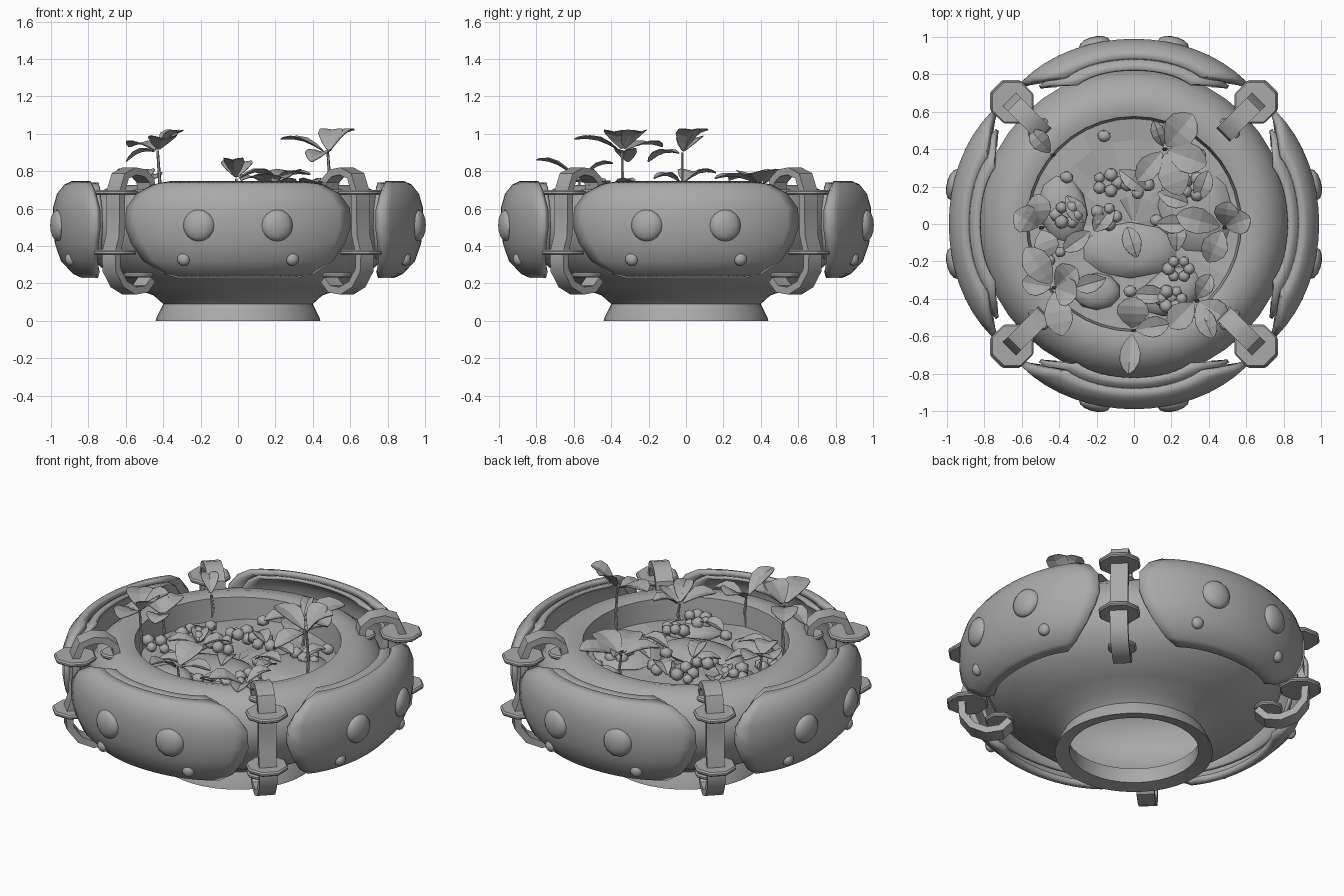
import bpy, bmesh, math, random
from mathutils import Vector, Matrix

random.seed(4)
if "Cube" in bpy.data.objects:
    bpy.data.objects.remove(bpy.data.objects["Cube"])

stone = bpy.data.materials.new("stone_grey")
stone.use_nodes = True
stone.diffuse_color = (0.4, 0.4, 0.4, 1)
stone.node_tree.nodes["Principled BSDF"].inputs["Base Color"].default_value = (0.4, 0.4, 0.4, 1)


def finish(name, bm, angle=35, solid=0):
    bmesh.ops.recalc_face_normals(bm, faces=bm.faces)
    mesh = bpy.data.meshes.new(name)
    bm.to_mesh(mesh)
    bm.free()
    mesh.materials.append(stone)
    ob = bpy.data.objects.new(name, mesh)
    bpy.context.collection.objects.link(ob)
    if solid:
        mod = ob.modifiers.new("thickness", "SOLIDIFY")
        mod.thickness, mod.offset = solid, 0
    if angle:
        bpy.ops.object.select_all(action="DESELECT")
        ob.select_set(True)
        bpy.context.view_layer.objects.active = ob
        bpy.ops.object.shade_smooth_by_angle(angle=math.radians(angle))
    return ob


def skin(bm, rows, closed=False):
    """Bridge rows of points with quads."""
    vs = [[bm.verts.new(p) for p in row] for row in rows]
    n = len(vs[0])
    for a, b in zip(vs, vs[1:]):
        for i in range(n if closed else n - 1):
            j = (i + 1) % n
            bm.faces.new((a[i], a[j], b[j], b[i]))
    return vs


def polar(r, a, z):
    return Vector((r * math.cos(a), r * math.sin(a), z))


def lathe(name, profile, seg=40):
    bm = bmesh.new()
    skin(bm, [[polar(r, math.tau * i / seg, z) for i in range(seg)] for r, z in profile], True)
    return finish(name, bm)


# Hollow bowl: short foot ring opening into a wide cavity under the soil
lathe("bowl", [(.37, .11), (.355, .06), (.36, .015), (.44, 0), (.435, .02), (.4, .09), (.45, .135),
               (.56, .175), (.68, .24), (.78, .33), (.83, .45), (.83, .54), (.785, .645), (.71, .705),
               (.63, .725), (.575, .71), (.56, .55)])

# Four outer shell panels, each with a smaller inner layer
ROWS = [(.73, .9, .43), (.715, .935, .53), (.67, .97, .61), (.6, .99, .665), (.5, .99, .67),
        (.42, .98, .64), (.33, .95, .58), (.265, .89, .49), (.245, .845, .4)]


def panel(name, direction, levels, shrink=1.0, spread=1.0, solid=.035):
    bm = bmesh.new()
    rows = []
    for z, r, half in levels:
        us = [i / 8 - 1 for i in range(17)]
        rows.append([polar((r - solid / 2) * shrink - .02 * abs(u) ** 4,
                           direction + u * half * spread, z) for u in us])
    skin(bm, rows)
    finish(name, bm, 40, solid)


def stud(name, direction, x, z, surface, radius, depth):
    a = direction + math.asin(x / surface)
    bm = bmesh.new()
    bmesh.ops.create_uvsphere(bm, u_segments=14, v_segments=8, radius=1)
    place = Matrix.Translation(polar(surface, a, z)) @ Matrix.Rotation(a, 4, "Z")
    bm.transform(place @ Matrix.Diagonal((depth, radius, radius, 1)))
    finish(name, bm, 40)


for k, side in enumerate(("left", "back", "right", "front")):
    d = k * math.pi / 2
    panel(side + "_panel", d, ROWS)
    panel(side + "_inner_panel", d, ROWS[:7], .925, .9, .02)
    for s in (-1, 1):
        stud(side + "_large_stud", d, s * .21, .51, .985, .085, .04)
        stud(side + "_small_stud", d, s * .29, .33, .94, .036, .03)

# Clasps on the diagonals: a bent strap passing through flat washers
STRAP = [(.69, .69), (.7, .75), (.75, .79), (.82, .8), (.89, .775), (.925, .69), (.925, .6),
         (.93, .45), (.96, .36), (.955, .27), (.9, .195), (.82, .16), (.74, .17), (.69, .22)]


def clasp(angle):
    turn = Matrix.Rotation(angle, 4, "Z")
    bm = bmesh.new()
    pts = [Vector((r, 0, z)) for r, z in STRAP]
    rows = []
    for i, p in enumerate(pts):
        t = (pts[min(i + 1, len(pts) - 1)] - pts[max(i - 1, 0)]).normalized()
        n = Vector((-t.z, 0, t.x)) * .02
        w = Vector((0, .05, 0))
        rows.append([p + n + w, p + n - w, p - n - w, p - n + w])
    vs = skin(bm, rows, True)
    bm.faces.new(vs[0])
    bm.faces.new(vs[-1])
    bm.transform(turn)
    finish("clasp_strap", bm, 35)
    for r, z, size in ((.92, .685, .122), (.93, .365, .122), (.71, .69, .07), (.75, .245, .085)):
        bm = bmesh.new()
        bmesh.ops.create_cone(bm, cap_ends=True, segments=8, radius1=size, radius2=size, depth=.026)
        bmesh.ops.bevel(bm, geom=bm.edges[:], offset=.008, segments=1, affect="EDGES")
        bm.transform(turn @ Matrix.Translation((r, 0, z)) @ Matrix.Rotation(math.pi / 8, 4, "Z"))
        finish("clasp_washer", bm, 30)


for k in range(4):
    clasp(math.pi / 4 + k * math.pi / 2)

# Uneven soil filling the bowl
bm = bmesh.new()
rings = [[polar(r, math.tau * i / 24, .575 + random.uniform(-.012, .012)) for i in range(24)]
         for r in (.57, .45, .3, .15, .02)]
bm.faces.new(skin(bm, rings, True)[-1])
finish("soil", bm, 0)


def lump(name, loc, size, turn=0, detail=2):
    bm = bmesh.new()
    bmesh.ops.create_icosphere(bm, subdivisions=detail, radius=1)
    bm.transform(Matrix.Translation(loc) @ Matrix.Rotation(turn, 4, "Z") @ Matrix.Diagonal((*size, 1)))
    finish(name, bm, 45)


# Flat rocks lying on the soil
for x, y, sx, sy, turn in ((-.38, .08, .13, .18, .2), (-.02, -.14, .26, .15, 0),
                           (.33, .08, .2, .24, .3), (.2, -.36, .17, .12, .5), (-.2, -.36, .13, .1, 0)):
    lump("flat_rock", (x, y, .58), (sx, sy, .05), turn)

# Berry clusters and loose pebbles
for x, y, n in ((.24, -.24, 6), (.2, -.4, 6), (-.15, .04, 5), (-.36, .05, 6), (-.14, .22, 5),
                (.32, .2, 5), (.02, .21, 4), (-.45, -.15, 4)):
    for i in range(n):
        r = random.uniform(.032, .042)
        a = i * math.tau / n
        lump("berry", (x + .055 * math.cos(a), y + .045 * math.sin(a),
                       random.uniform(.61, .65)), (r, r, r), i, 1)
for x, y in ((-.16, .47), (-.31, -.53), (-.02, -.36), (.35, .37), (-.36, .25), (.12, .02)):
    lump("pebble", (x, y, .61), (.04, .036, .035), x, 1)


def leaf(base, tip, width):
    """Folded oval leaf running from base to tip."""
    base, tip = Vector(base), Vector(tip)
    run = tip - base
    across = run.cross(Vector((0, 0, 1))).normalized() * width / 2
    rows = []
    for t, w in ((0, .12), (.2, .65), (.45, 1), (.7, .95), (.9, .55), (1, .12)):
        mid = base + run * t + Vector((0, 0, .025 * math.sin(math.pi * t)))
        lift = Vector((0, 0, .018 * w))
        rows.append([mid - across * w + lift, mid, mid + across * w + lift])
    bm = bmesh.new()
    skin(bm, rows)
    finish("leaf", bm, 0, .004)


def stem(root, top):
    root, top = Vector(root), Vector(top)
    bm = bmesh.new()
    rows = []
    for t in (0, .5, 1):
        p = root.lerp(top, t) + Vector((.012 * math.sin(math.pi * t), 0, 0))
        rows.append([p + polar(.011 - .004 * t, math.tau * i / 6, 0) for i in range(6)])
    skin(bm, rows, True)
    finish("stem", bm, 35)


# Sprouts: root, crown height, then leaves as (heading in degrees, length, rise, width)
SPROUTS = [
    ((-.43, -.34), .91, ((125, .26, .02, .15), (40, .16, .1, .15), (-80, .26, .06, .15),
                         (-20, .13, .1, .15), (170, .17, -.06, .12))),
    ((.48, -.02), .9, ((20, .15, .12, .13), (-115, .2, -.05, .14), (80, .14, .12, .13), (165, .26, .07, .14))),
    ((.33, -.41), .69, ((225, .2, .05, .14), (-30, .2, .03, .13), (-65, .22, .05, .11), (60, .16, .05, .1))),
    ((-.01, -.57), .76, ((88, .18, .08, .17), (-95, .23, .1, .11), (10, .2, .02, .11))),
    ((.16, .4), .73, ((50, .24, .06, .18), (-20, .24, .05, .16), (-70, .26, .03, .16),
                      (-130, .22, .02, .12), (110, .16, .06, .07))),
    ((-.5, -.02), .74, ((150, .16, .05, .15), (95, .18, .05, .13), (-70, .16, .02, .13))),
    ((-.44, .37), .73, ((130, .17, .06, .1),)),
]
for (x, y), crown, leaves in SPROUTS:
    stem((x, y, .56), (x, y, crown))
    for heading, length, rise, width in leaves:
        reach = polar(length, math.radians(heading), rise)
        top = Vector((x, y, crown))
        leaf(top + reach * .1, top + reach, width)

# Fallen leaves scattered over the soil
for i in range(12):
    a, r = i * 2.4, .12 + .03 * i
    start = polar(r, a, .63)
    leaf(start, start + polar(.17, a * 1.7, random.uniform(-.02, .04)), .1)
